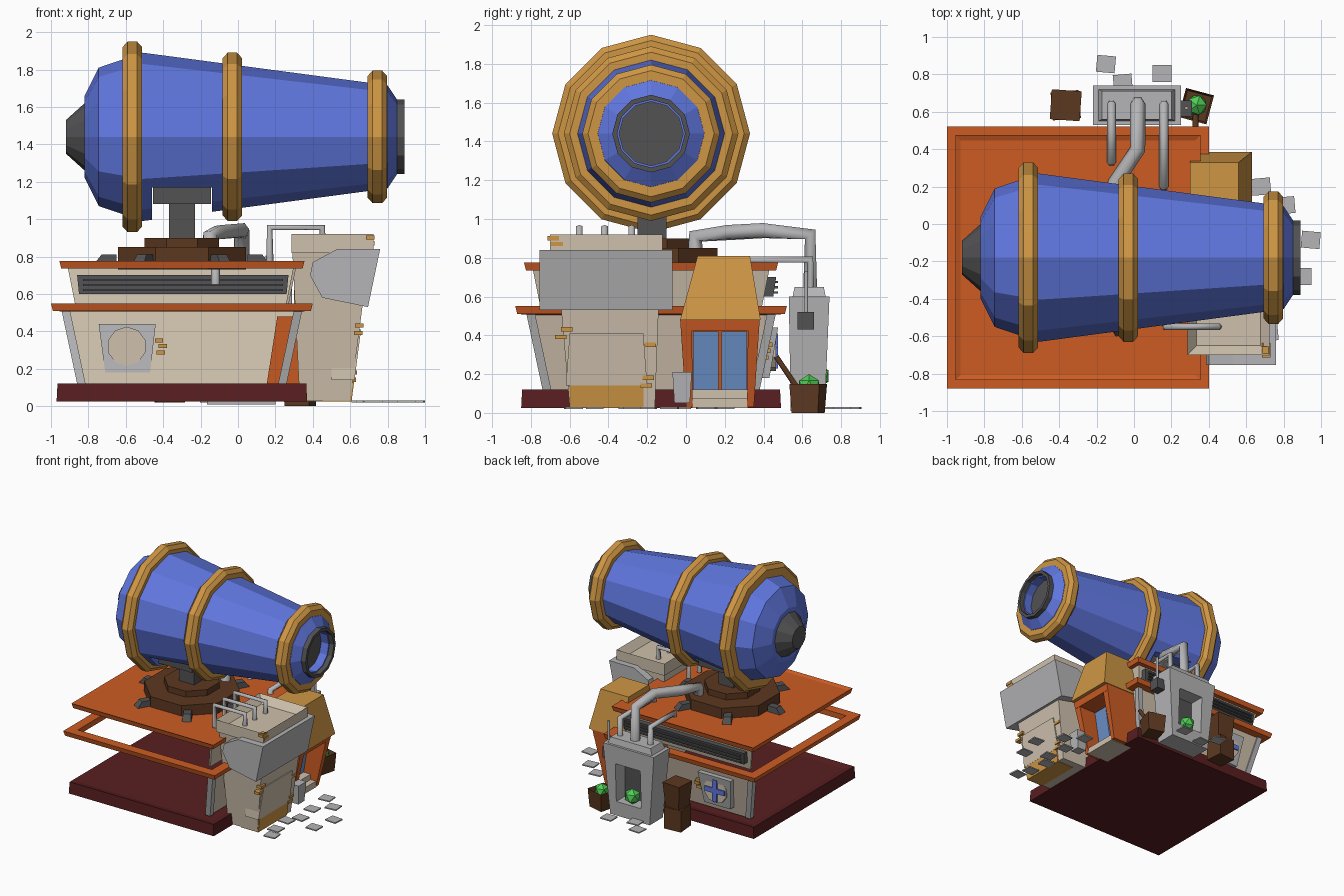
import bpy, bmesh, math
from mathutils import Matrix, Vector

if "Cube" in bpy.data.objects:
    bpy.data.objects.remove(bpy.data.objects["Cube"], do_unlink=True)


def colour(name, code):
    mat = bpy.data.materials.new(name)
    mat.use_nodes = True
    srgb = [int(code[i:i + 2], 16) / 255 for i in (0, 2, 4)]
    rgba = [((c + .055) / 1.055) ** 2.4 for c in srgb] + [1]
    mat.diffuse_color = rgba
    for node in mat.node_tree.nodes:
        if node.type == 'BSDF_PRINCIPLED':
            node.inputs["Base Color"].default_value = rgba
    return mat


blue = colour("cannon blue", "5f76de")
gold = colour("gold", "cf9644")
iron = colour("dark iron", "525254")
orange = colour("orange", "cd5c24")
cream = colour("cream plaster", "cfc1ad")
maroon = colour("maroon", "581e20")
steel = colour("light steel", "b5b5b7")
wood = colour("dark wood", "5c3820")
green = colour("gem green", "50cd55")
glass = colour("door glass", "6c92cb")


def finish(name, mat, bm):
    bmesh.ops.remove_doubles(bm, verts=bm.verts, dist=.0001)
    bmesh.ops.recalc_face_normals(bm, faces=bm.faces)
    mesh = bpy.data.meshes.new(name)
    bm.to_mesh(mesh)
    bm.free()
    mesh.materials.append(mat)
    ob = bpy.data.objects.new(name, mesh)
    bpy.context.collection.objects.link(ob)
    return ob


def block(name, mat, z, low, high=None, sink=None, turn=0):
    """Box from z[0] to z[1]; low and high are (x0, x1, y0, y1). sink = rim width, depth."""
    bm = bmesh.new()
    rings = []
    for level, (a, b, c, d) in zip(z, (low, high or low)):
        rings.append([bm.verts.new((x, y, level)) for x, y in ((a, c), (b, c), (b, d), (a, d))])
    bottom, top = rings
    bm.faces.new(bottom)
    lid = bm.faces.new(top)
    for i in range(4):
        j = (i + 1) % 4
        bm.faces.new((bottom[i], bottom[j], top[j], top[i]))
    bmesh.ops.recalc_face_normals(bm, faces=bm.faces)
    if sink:
        bmesh.ops.inset_individual(bm, faces=[lid], thickness=sink[0])
        bmesh.ops.translate(bm, verts=lid.verts, vec=(0, 0, -sink[1]))
    if turn:
        middle = Vector(((low[0] + low[1]) / 2, (low[2] + low[3]) / 2, 0))
        bmesh.ops.rotate(bm, verts=bm.verts, cent=middle, matrix=Matrix.Rotation(math.radians(turn), 3, 'Z'))
    return finish(name, mat, bm)


def lathe(name, mat, profile, sides, centre, axis='X', closed=False, start=0):
    """Spin (along, radius) points about an axis."""
    bm = bmesh.new()
    rows = []
    for k in range(sides):
        t = 2 * math.pi * k / sides + start
        row = []
        for along, r in profile:
            u, v = r * math.sin(t), r * math.cos(t)
            spot = {'X': (along, u, v), 'Y': (u, along, v), 'Z': (u, v, along)}[axis]
            row.append(bm.verts.new(Vector(spot) + Vector(centre)))
        rows.append(row)
    count = len(profile)
    for k in range(sides):
        here, there = rows[k], rows[(k + 1) % sides]
        for i in range(count if closed else count - 1):
            j = (i + 1) % count
            bm.faces.new((here[i], here[j], there[j], there[i]))
    return finish(name, mat, bm)


def pipe(name, mat, points, radius):
    curve = bpy.data.curves.new(name, 'CURVE')
    curve.dimensions = '3D'
    curve.bevel_depth = radius
    curve.bevel_resolution = 1
    curve.use_fill_caps = True
    line = curve.splines.new('POLY')
    line.points.add(len(points) - 1)
    for p, co in zip(line.points, points):
        p.co = (*co, 1)
    curve.materials.append(mat)
    ob = bpy.data.objects.new(name, curve)
    bpy.context.collection.objects.link(ob)
    return ob


def carve(target, cutter):
    mod = target.modifiers.new("cut", 'BOOLEAN')
    mod.operation = 'DIFFERENCE'
    mod.object = cutter
    bpy.context.view_layer.objects.active = target
    bpy.ops.object.modifier_apply(modifier=mod.name)
    bpy.data.objects.remove(cutter, do_unlink=True)


CX, CY = -.3, -.18


def square(half):
    return (CX - half, CX + half, CY - half, CY + half)


# Cannon barrel with bore and a notch for its mount
hub = (0, CY, 1.44)
barrel = lathe("barrel", blue, [(-.82, 0), (-.82, .22), (-.745, .37), (-.51, .45), (.77, .28), (.8, .275),
                                (.85, .2), (.85, .165), (.7, .165), (.7, 0)], 12, hub)
carve(barrel, block("notch", iron, (.8, 1.17), (-.46, -.14, -1, 1)))
lathe("breech_cap", iron, [(-.92, 0), (-.92, .09), (-.82, .18), (-.8, 0)], 12, hub)
lathe("muzzle_rim", iron, [(.84, .2), (.89, .2), (.89, .175), (.84, .175)], 12, hub, closed=True)
lathe("bore_end", iron, [(.78, 0), (.78, .165)], 12, hub)
for n, (x, r) in enumerate(((-.565, .51), (-.03, .45), (.745, .355))):
    band = [(-.052, -.1), (-.052, -.03), (-.025, 0), (.025, 0), (.052, -.03), (.052, -.1)]
    lathe(f"barrel_band_{n}", gold, [(x + a, r + b) for a, b in band], 12, hub, closed=True)

# Mount and turntable
block("cradle", iron, (1.08, 1.175), (-.455, -.145, -.4, .04))
block("post", iron, (.88, 1.1), (-.37, -.23, -.25, -.1))
for n, (z0, z1, r) in enumerate(((.73, .85, .37), (.85, .9, .215))):
    lathe(f"turntable_{n}", wood, [(z0, 0), (z0, r), (z1, r), (z1, 0)], 8, (CX, CY, 0), 'Z', start=math.pi / 8)
for n in range(6):
    t = math.radians(60 * n)
    x, y = CX + .41 * math.cos(t), CY + .41 * math.sin(t)
    block(f"turntable_foot_{n}", iron, (.76, .81), (x - .06, x + .06, y - .035, y + .035),
          (x - .06, x + .02, y - .03, y + .03), turn=60 * n)

# House base, trim and roof
block("base", maroon, (.025, .12), square(.67), square(.665), sink=(.08, .012))
lathe("eaves_trim", orange, [(z, r * math.sqrt(2)) for z, r in ((.505, .62), (.51, .69), (.55, .7), (.55, .62))],
      4, (CX, CY, 0), 'Z', closed=True, start=math.pi / 4)
block("roof", orange, (.735, .775), square(.645), square(.655), sink=(.04, .012))

# Back and side walls, leaning outward
for name, z, a, b in (("lower", (.12, .51), .55, .63), ("upper", (.54, .74), .57, .61)):
    block(name + "_back_wall", cream, z, (CX - a, CX + a, CY + a - .015, CY + a),
          (CX - b, CX + b, CY + b - .015, CY + b))
    block(name + "_side_wall", cream, z, (CX + a - .015, CX + a, CY - a, CY + a),
          (CX + b - .015, CX + b, CY - b, CY + b))
for n, (sx, sy) in enumerate(((-1, 1), (1, 1), (1, -1))):
    spans = []
    for half in (.56, .643):
        xs = sorted((CX + sx * half, CX + sx * (half - .045)))
        ys = sorted((CY + sy * half, CY + sy * (half - .045)))
        spans.append((*xs, *ys))
    block(f"corner_pillar_{n}", steel, (.12, .51), *spans)

# Vent and fan window in the back wall
block("vent", iron, (.6, .7), (-.85, .26, .375, .45), (-.86, .27, .38, .465))
for n in range(3):
    z = .615 + n * .027
    block(f"vent_slat_{n}", iron, (z, z + .012), (-.83, .24, .36, .475))
block("window_frame", steel, (.18, .44), (-.71, -.47, .365, .43), (-.745, -.44, .395, .475))
lathe("window_disc", cream, [(.365, 0), (.365, .105), (.465, .105), (.465, 0)], 10, (-.595, 0, .32), 'Y')
block("fan_blade_upright", blue, (.23, .41), (-.615, -.575, .46, .475))
block("fan_blade_across", blue, (.3, .34), (-.685, -.505, .46, .475))

# Side tower with hood
block("tower", cream, (.03, .84), (.33, .6, -.6, -.16), (.29, .705, -.67, -.13))
block("tower_cap", cream, (.82, .92), (.285, .725, -.7, -.12), sink=(.07, .06))
bm = bmesh.new()
outline = ((.76, .84), (.695, .53), (.45, .58), (.385, .7), (.4, .77), (.53, .84))
sheet = bm.faces.new([bm.verts.new((x, -.755, z)) for x, z in outline])
grown = bmesh.ops.extrude_face_region(bm, geom=[sheet])
bmesh.ops.translate(bm, vec=(0, .685, 0), verts=[v for v in grown["geom"] if isinstance(v, bmesh.types.BMVert)])
bmesh.ops.holes_fill(bm, edges=bm.edges)
finish("tower_hood", steel, bm)
block("tower_hatch", gold, (.025, .14), (.45, .607, -.6, -.22), (.45, .622, -.6, -.22))
block("tower_panel", cream, (.14, .41), (.5, .623, -.62, -.2), (.5, .658, -.6, -.22))
bricks = [(.65, -.61, .43), (.645, -.64, .39), (.615, -.19, .18), (.61, -.2, .14), (.63, -.18, .35),
          (.71, -.68, .9), (.71, -.66, .87), (-.42, .42, .35), (-.4, .41, .32), (-.41, .4, .285)]
for n, (x, y, z) in enumerate(bricks):
    block(f"loose_brick_{n}", gold, (z - .01, z + .012), (x - .025, x + .02, y - .035, y + .025))
for n, y in enumerate((-.55, -.42, -.28)):
    pipe(f"tower_pipe_{n}", steel, [(.45, y, .86), (.45, y, .955), (.17, y, .955), (.17, y, .77)], .02)

# Porch, double door, steps and awning
z = (.03, .48)
block("porch_back", orange, z, (.14, .36, 0, .35), (.21, .43, -.03, .38))
block("porch_post_front", orange, z, (.3, .5, 0, .035), (.35, .6, -.03, .03))
block("porch_post_back", orange, z, (.3, .5, .315, .35), (.35, .6, .32, .38))
block("porch_lintel", orange, (.425, .48), (.35, .59, -.025, .375), (.35, .6, -.03, .38))
for n, y in enumerate((.035, .183)):
    block(f"door_{n}", glass, (.11, .42), (.3, .385, y, y + .132), (.36, .435, y, y + .132))
for n in range(2):
    block(f"porch_step_{n}", cream, (.025, .075 + .045 * n), (.3, .5 - .05 * n, .03, .32))
block("awning", gold, (.48, .81), (.3, .63, -.03, .385), (.3, .56, .06, .33))
block("bin", steel, (.05, .21), (.52, .6, -.06, .02), (.51, .61, -.07, .03))

# Furnace with open hearth, pipes and lamp
furnace = block("furnace", steel, (.01, .6), (-.165, .2, .54, .715), (-.22, .25, .53, .74))
carve(furnace, block("hearth_cut", iron, (.13, .45), (-.09, .14, .6, .9)))
block("hearth_back", iron, (.13, .45), (-.09, .14, .59, .606))
block("furnace_cap", steel, (.6, .65), (-.19, .22, .55, .72), (-.17, .2, .56, .71))
pipe("main_pipe", steel, [(.02, .64, .62), (.02, .64, .92), (.02, .4, .94), (-.1, .22, .93),
                          (-.15, .05, .91), (-.15, .05, .8)], .042)
pipe("thin_pipe_a", steel, [(-.12, .64, .62), (-.12, .64, .79), (-.12, .33, .79), (-.12, .33, .65)], .025)
pipe("thin_pipe_b", steel, [(.16, .64, .62), (.16, .64, .79), (.16, .2, .79), (.16, .2, .74)], .025)
block("lamp", iron, (.43, .52), (.23, .31, .575, .66))
pipe("lamp_rod", steel, [(.28, .62, .5), (.28, .62, .73)], .01)

# Crates, gems and shovel handle
block("gem_crate", wood, (0, .15), (.265, .4, .56, .7), (.255, .41, .55, .71), sink=(.015, .04), turn=-15)
block("stacked_crate_low", wood, (.02, .2), (-.44, -.29, .56, .71), turn=5)
block("stacked_crate_high", wood, (.2, .4), (-.43, -.3, .57, .7), (-.445, -.285, .555, .715), turn=-4)
pipe("shovel_handle", wood, [(.33, .58, .12), (.33, .465, .29)], .016)
for name, spot, r in (("hearth_gem", (.02, .68, .19), .065), ("crate_gem", (.335, .635, .14), .06)):
    bm = bmesh.new()
    bmesh.ops.create_icosphere(bm, subdivisions=1, radius=r, matrix=Matrix.Translation(spot))
    finish(name, green, bm)

# Paving stones on the ground
stones = [(.945, -.085), (.9, -.28), (.68, .2), (.72, -.2), (.7, -.02), (.81, .1), (.66, -.3), (.68, -.47),
          (.72, -.58), (-.15, .855), (.15, .805), (-.06, .755)]
for n, (x, y) in enumerate(stones):
    block(f"paving_stone_{n}", steel, (.02, .03), (x - .05, x + .05, y - .045, y + .045), turn=(n % 3 - 1) * 5)
